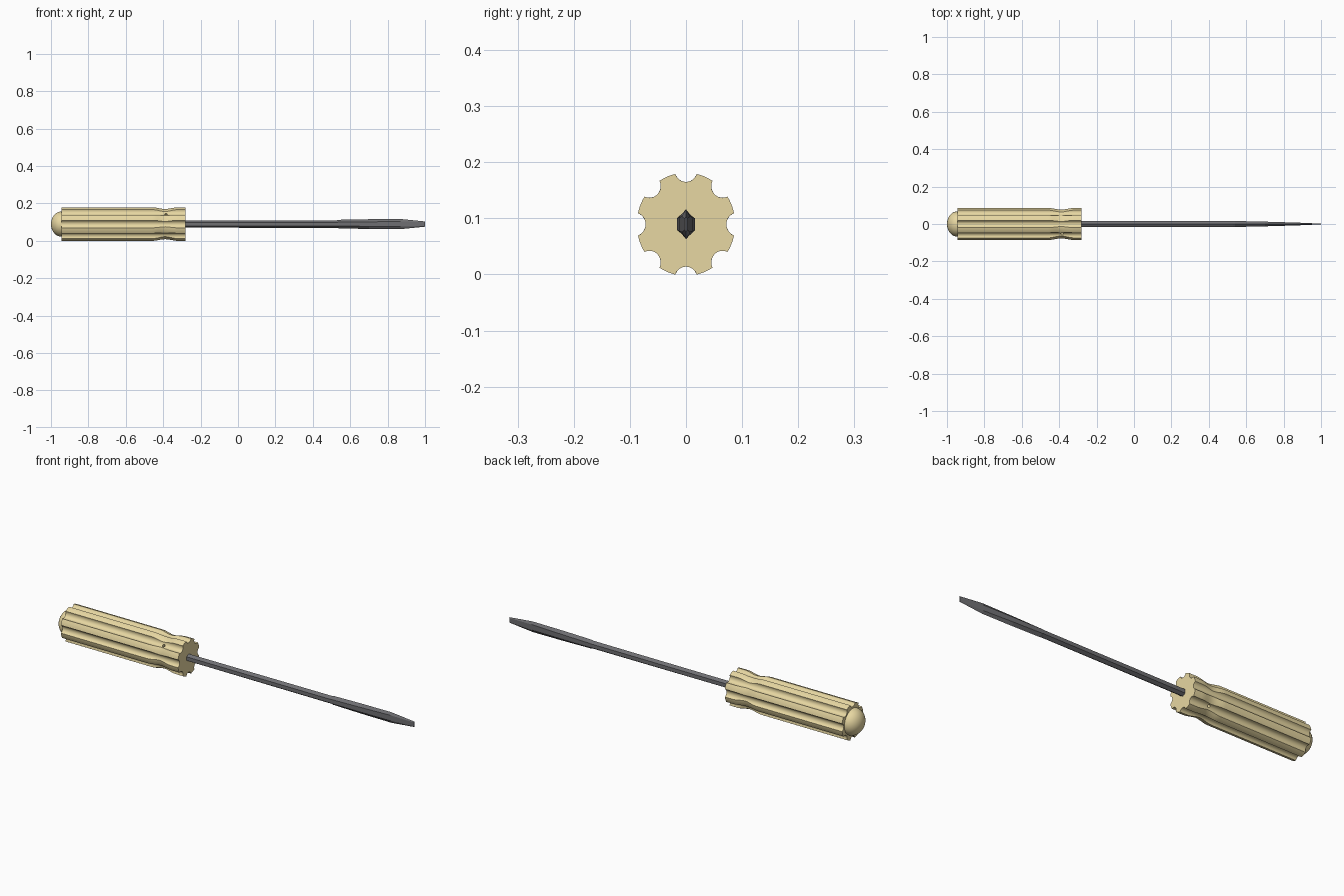
import bpy, bmesh
from math import sin, cos, pi, acos, atan2
from mathutils import Vector

if "Cube" in bpy.data.objects:
    bpy.data.objects.remove(bpy.data.objects["Cube"])

ZC = 0.0895  # height of the tool axis


def material(name, rgb):
    m = bpy.data.materials.new(name)
    m.diffuse_color = (*rgb, 1)
    m.use_nodes = True
    m.node_tree.nodes["Principled BSDF"].inputs["Base Color"].default_value = m.diffuse_color
    return m


def loft(name, rings, mat, smooth=None):
    """Skin a list of equal-length rings and cap both ends."""
    bm = bmesh.new()
    loops = [[bm.verts.new(p) for p in r] for r in rings]
    n = len(loops[0])
    for a, b in zip(loops, loops[1:]):
        for i in range(n):
            j = (i + 1) % n
            bm.faces.new((a[i], a[j], b[j], b[i]))
    bm.faces.new(loops[0])
    bm.faces.new(loops[-1])
    bmesh.ops.recalc_face_normals(bm, faces=bm.faces)
    me = bpy.data.meshes.new(name)
    bm.to_mesh(me)
    bm.free()
    ob = bpy.data.objects.new(name, me)
    bpy.context.collection.objects.link(ob)
    me.materials.append(mat)
    if smooth:
        bpy.ops.object.select_all(action='DESELECT')
        ob.select_set(True)
        bpy.context.view_layer.objects.active = ob
        bpy.ops.object.shade_smooth_by_angle(angle=smooth)
    return ob


def fluted_ring(x, R, c=0.094, g=0.0205, flutes=8):
    """Circle of radius R with round flutes cut into it."""
    a = acos((R * R + c * c - g * g) / (2 * R * c))
    phi = atan2(R * sin(a), R * cos(a) - c)
    pts = []
    for k in range(flutes):
        t = k * 2 * pi / flutes
        local = []
        for i in range(11):  # flute arc
            f = (2 * pi - phi) + (2 * phi - 2 * pi) * i / 10
            local.append((c + g * cos(f), g * sin(f)))
        for i in range(1, 5):  # lobe arc
            f = a + (2 * pi / flutes - 2 * a) * i / 5
            local.append((R * cos(f), R * sin(f)))
        for u, v in local:
            y, z = u * cos(t) - v * sin(t), u * sin(t) + v * cos(t)
            pts.append((x, y * 0.98, ZC + z * 1.026))
    return pts


amber = material("amber_plastic", (0.80, 0.68, 0.36))
steel = material("dark_steel", (0.16, 0.16, 0.17))

# Fluted handle with a narrowed neck
R0 = 0.0895
rings = [fluted_ring(-0.945, R0)]
for i in range(13):
    s = i / 12
    rings.append(fluted_ring(-0.46 + 0.14 * s, R0 - 0.0095 * (1 - cos(2 * pi * s)) / 2))
rings.append(fluted_ring(-0.28, R0))
handle = loft("handle", rings, amber, 0.5)

# Small slanted hole through the neck
bpy.ops.mesh.primitive_cylinder_add(vertices=12, radius=0.007, depth=0.4, location=(-0.385, 0, ZC))
cutter = bpy.context.object
cutter.name = "neck_hole_cutter"
cutter.rotation_euler = (pi / 4, 0, 0)
cutter.hide_render = True
cutter.hide_set(True)
cut = handle.modifiers.new("neck_hole", 'BOOLEAN')
cut.object = cutter
cut.operation = 'DIFFERENCE'
cut.solver = 'EXACT'

# Domed end cap
dome = []
for i in range(11):
    t = pi / 2 * i / 10
    r = max(0.067 * cos(t), 0.001)
    dome.append([(-0.945 - 0.055 * sin(t), r * cos(k * pi / 16), ZC + r * sin(k * pi / 16))
                 for k in range(32)])
loft("end_cap", dome, amber, 0.6)

# Hexagonal shaft flaring into a flat blade: x, side y, side z, apex z
sections = [(-0.30, 0.016, 0.0095, 0.019), (0.53, 0.016, 0.0095, 0.0205),
            (0.54, 0.016, 0.0105, 0.023), (0.70, 0.0125, 0.012, 0.026),
            (0.87, 0.0075, 0.014, 0.027), (1.0, 0.002, 0.010, 0.014)]
shaft = [[(x, 0, ZC + az), (x, y, ZC + z), (x, y, ZC - z),
          (x, 0, ZC - az), (x, -y, ZC - z), (x, -y, ZC + z)] for x, y, z, az in sections]
loft("shaft_and_blade", shaft, steel)
